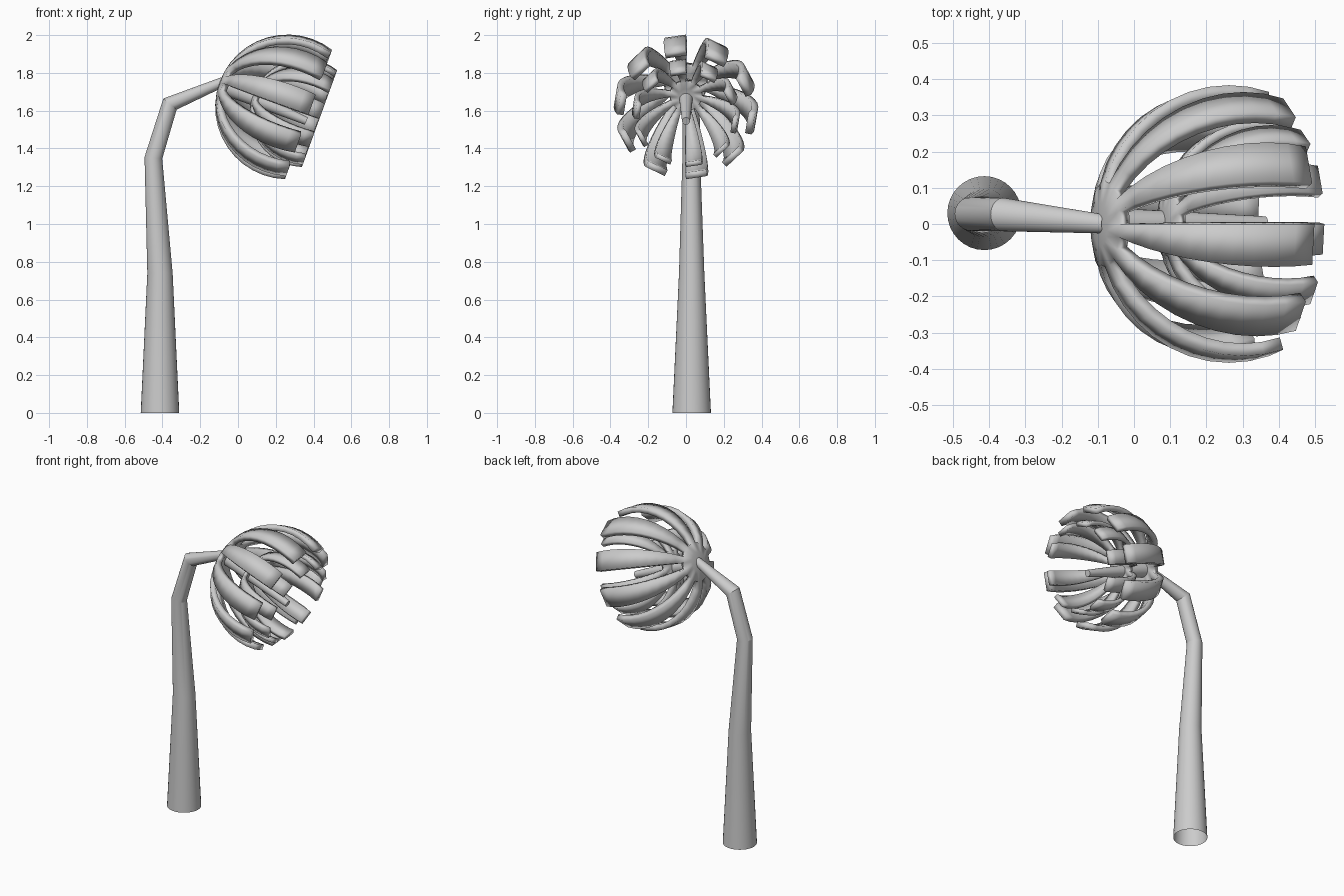
import bpy, bmesh
from math import sin, cos, pi, radians
from mathutils import Vector

cube = bpy.data.objects.get("Cube")
if cube:
    bpy.data.objects.remove(cube)

grey = bpy.data.materials.new("light grey")
grey.use_nodes = True
colour = (0.6, 0.6, 0.6, 1)
grey.diffuse_color = colour
grey.node_tree.nodes["Principled BSDF"].inputs["Base Color"].default_value = colour

# Flower frame: the axis points out of the open side
TILT = radians(20)
AXIS = Vector((cos(TILT), 0, -sin(TILT)))
UP = Vector((sin(TILT), 0, cos(TILT)))
SIDE = Vector((0, 1, 0))
CENTRE = Vector((0.262, 0, 1.62))


def finish(name, bm, thickness=0):
    bmesh.ops.recalc_face_normals(bm, faces=bm.faces)
    mesh = bpy.data.meshes.new(name)
    bm.to_mesh(mesh)
    bm.free()
    mesh.materials.append(grey)
    obj = bpy.data.objects.new(name, mesh)
    bpy.context.collection.objects.link(obj)
    bpy.ops.object.select_all(action='DESELECT')
    obj.select_set(True)
    bpy.context.view_layer.objects.active = obj
    bpy.ops.object.shade_smooth_by_angle(angle=radians(16))
    if thickness:
        solid = obj.modifiers.new("thickness", 'SOLIDIFY')
        solid.thickness = thickness
        solid.offset = -1
    return obj


def tube(name, path, sides=32, cap_end=False):
    """Tapered tube through (centre, radius, ring tilt from vertical)."""
    bm = bmesh.new()
    rings = []
    for centre, radius, tilt in path:
        across = Vector((cos(tilt), 0, -sin(tilt)))
        rings.append([bm.verts.new(Vector(centre) + radius *
                      (across * cos(2 * pi * i / sides) + SIDE * sin(2 * pi * i / sides)))
                      for i in range(sides)])
    for a, b in zip(rings, rings[1:]):
        for i in range(sides):
            j = (i + 1) % sides
            bm.faces.new((a[i], a[j], b[j], b[i]))
    if cap_end:
        bm.faces.new(rings[-1])
    return finish(name, bm)


def petal_dome(name, radius, centre, thickness, columns=20, rows=12, hub_rows=2):
    """Dome with a closed hub, where every other column is left open."""
    bm = bmesh.new()
    step = pi / 20
    pole = bm.verts.new(centre - AXIS * radius)
    rings = []
    for k in range(1, rows + 1):
        t = k * step
        rings.append([bm.verts.new(centre + radius * (-AXIS * cos(t) + sin(t) *
                      (UP * cos(2 * pi * c / columns) + SIDE * sin(2 * pi * c / columns))))
                      for c in range(columns)])
    for c in range(columns):
        d = (c + 1) % columns
        bm.faces.new((pole, rings[0][c], rings[0][d]))
        for k in range(rows - 1):
            if k + 1 < hub_rows or c % 2:
                bm.faces.new((rings[k][c], rings[k][d], rings[k + 1][d], rings[k + 1][c]))
    bmesh.ops.delete(bm, geom=[v for v in bm.verts if not v.link_faces], context='VERTS')
    # Make the open shell face outward before it is thickened
    bmesh.ops.recalc_face_normals(bm, faces=bm.faces)
    if sum((f.calc_center_median() - centre).dot(f.normal) for f in bm.faces) < 0:
        bmesh.ops.reverse_faces(bm, faces=bm.faces)
    return finish(name, bm, thickness)


# Bent stem, open at the foot
tube("stem", [
    ((-0.413, 0.03, 0), 0.102, 0),
    ((-0.413, 0.03, 0.74), 0.067, 0),
    ((-0.448, 0.028, 1.35), 0.047, radians(6)),
    ((-0.36, 0.026, 1.635), 0.046, radians(40)),
    ((-0.08, 0, 1.752), 0.026, radians(68)),
])

# Two nested layers of petals
petal_dome("outer_petals", 0.383, CENTRE, 0.035)
petal_dome("inner_petals", 0.287, CENTRE + AXIS * 0.092, 0.026)

# Tapered stamen through both layers
tube("stamen", [
    ((-0.085, 0, 1.735), 0.046, radians(113)),
    ((0.362, 0, 1.545), 0.021, radians(113)),
], sides=24, cap_end=True)
